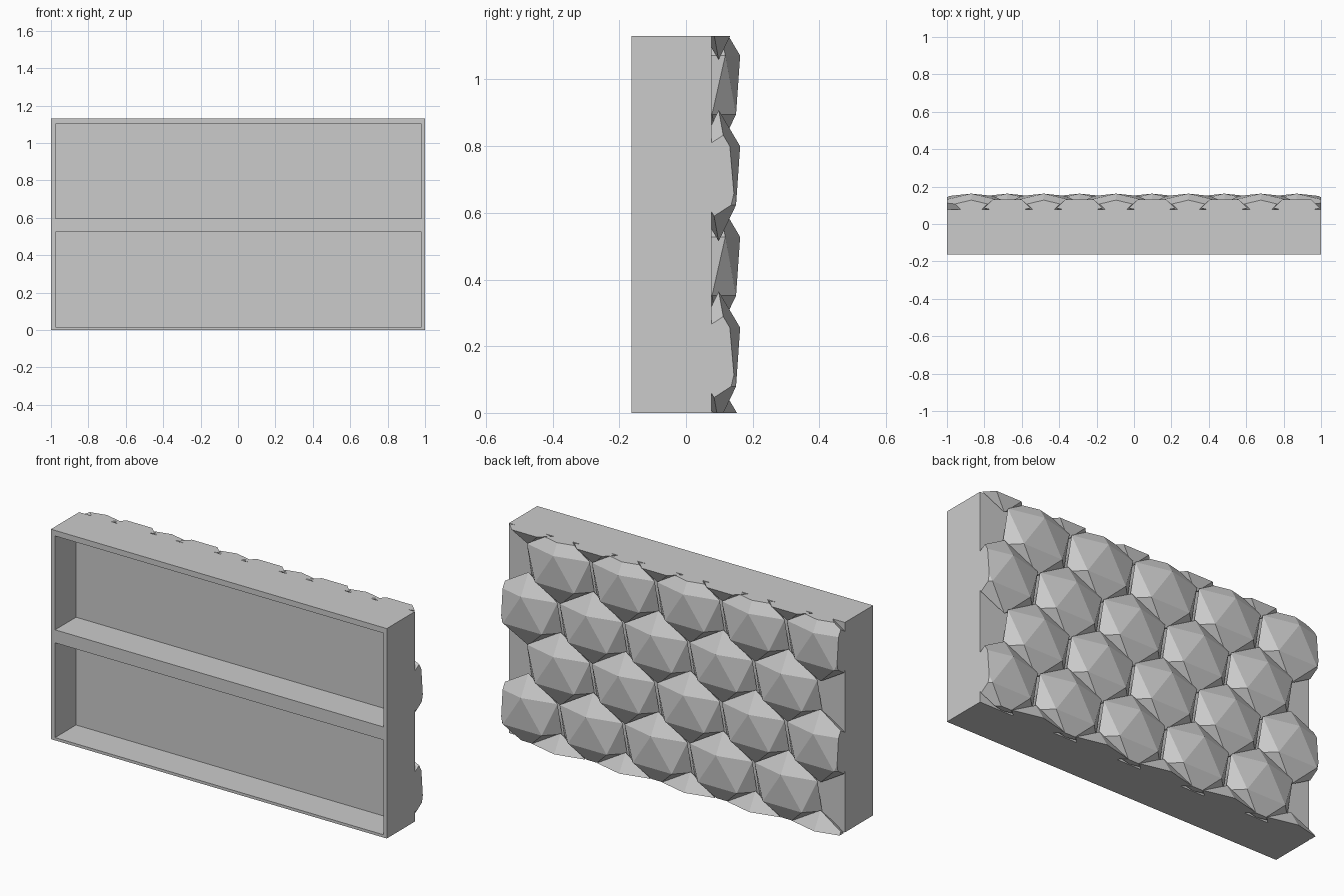
import bpy, bmesh
from math import pi
from mathutils import Matrix, Vector

old = bpy.data.objects.get("Cube")
if old:
    bpy.data.objects.remove(old)

HEIGHT, FRONT, BACK = 1.13, -0.163, 0.077

grey = bpy.data.materials.new("light grey")
grey.use_nodes = True
grey.diffuse_color = (0.6, 0.6, 0.6, 1)
grey.node_tree.nodes["Principled BSDF"].inputs["Base Color"].default_value = (0.6, 0.6, 0.6, 1)


def add_object(name, bm):
    bmesh.ops.recalc_face_normals(bm, faces=bm.faces)
    mesh = bpy.data.meshes.new(name)
    bm.to_mesh(mesh)
    bm.free()
    mesh.materials.append(grey)
    bpy.context.collection.objects.link(bpy.data.objects.new(name, mesh))


def cut(bm, point, normal, remove=False):
    bmesh.ops.bisect_plane(bm, geom=bm.verts[:] + bm.edges[:] + bm.faces[:],
                           plane_co=point, plane_no=normal, clear_outer=remove)


# Slab with two long recesses in the front
bm = bmesh.new()
bmesh.ops.create_cube(bm, size=1)
bmesh.ops.scale(bm, verts=bm.verts, vec=(2, BACK - FRONT, HEIGHT))
bmesh.ops.translate(bm, verts=bm.verts, vec=(0, (FRONT + BACK) / 2, HEIGHT / 2))
for x in (-0.975, 0.98):
    cut(bm, (x, 0, 0), (1, 0, 0))
bays = ((0.015, 0.525), (0.595, 1.1))
for bay in bays:
    for z in bay:
        cut(bm, (0, 0, z), (0, 0, 1))
panels = []
for f in bm.faces:
    c = f.calc_center_median()
    if f.normal.y < -0.9 and abs(c.x) < 0.9 and any(a < c.z < b for a, b in bays):
        panels.append(f)
pushed = bmesh.ops.extrude_discrete_faces(bm, faces=panels)["faces"]
bmesh.ops.translate(bm, verts=[v for f in pushed for v in f.verts], vec=(0, 0.178, 0))
bmesh.ops.dissolve_limit(bm, angle_limit=0.01, verts=bm.verts, edges=bm.edges)
add_object("slab", bm)


# Faceted stud, trimmed flush with the slab outline
def add_stud(name, x, z):
    bm = bmesh.new()
    shape = (Matrix.Translation((x, 0.098, z))
             @ Matrix.Diagonal((0.22, 0.072, 0.197, 1)) @ Matrix.Rotation(pi / 2, 4, "Z"))
    bmesh.ops.create_icosphere(bm, subdivisions=1, radius=1, matrix=shape)
    for point, normal in (((1, 0, 0), (1, 0, 0)), ((-1, 0, 0), (-1, 0, 0)),
                          ((0, 0, HEIGHT), (0, 0, 1)), ((0, 0, 0), (0, 0, -1))):
        cut(bm, point, normal, remove=True)
        rim = [e for e in bm.edges if e.is_boundary]
        if rim:
            bmesh.ops.holes_fill(bm, edges=rim)
    cut(bm, (0, BACK - 0.002, 0), (0, -1, 0), remove=True)
    if bm.faces:
        add_object(name, bm)
    else:
        bm.free()


# Staggered rows, the outermost two only peeking over the edges
for row in range(-1, 5):
    side = 1 if row % 2 == 0 else -1
    for i in range(5):
        add_stud(f"stud_row{row + 2}_{i + 1}", side * (0.87 - 0.387 * i), 0.1675 + 0.272 * row)
